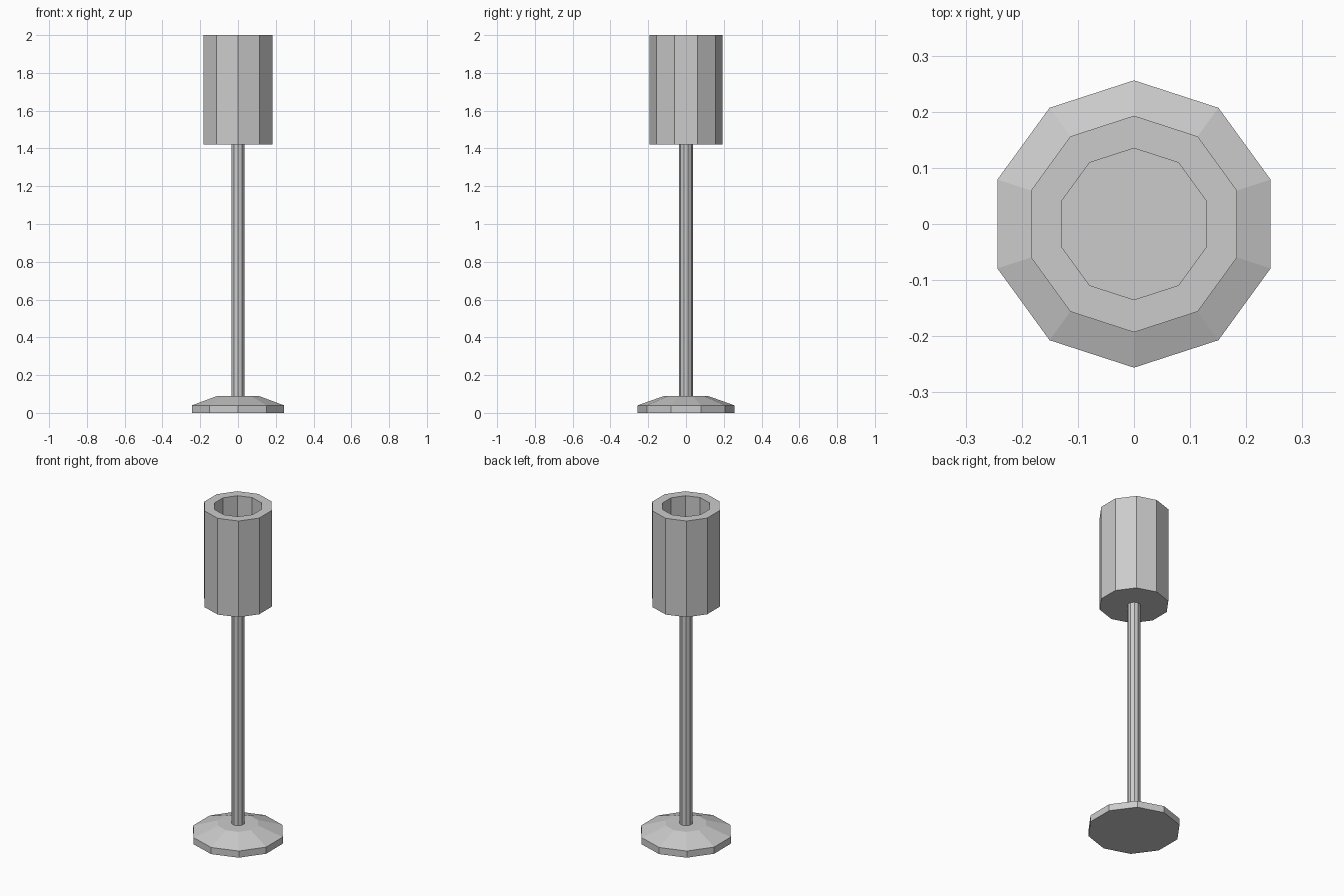
import bpy, bmesh, math

if "Cube" in bpy.data.objects:
    bpy.data.objects.remove(bpy.data.objects["Cube"])

SIDES = 10


def lathe(name, profile):
    """Spin a (radius, z) profile into a closed ten-sided solid."""
    bm = bmesh.new()
    rings = []
    for r, z in profile:
        rings.append([bm.verts.new((r * math.cos(a), r * math.sin(a), z))
                      for a in (math.pi / 2 + 2 * math.pi * i / SIDES for i in range(SIDES))])
    for low, high in zip(rings, rings[1:]):
        for i in range(SIDES):
            j = (i + 1) % SIDES
            bm.faces.new((low[i], low[j], high[j], high[i]))
    bm.faces.new(rings[0][::-1])
    bm.faces.new(rings[-1])
    bmesh.ops.recalc_face_normals(bm, faces=bm.faces)
    mesh = bpy.data.meshes.new(name)
    bm.to_mesh(mesh)
    bm.free()
    obj = bpy.data.objects.new(name, mesh)
    bpy.context.collection.objects.link(obj)
    return obj


# Foot with a sloped top
lathe("base", [(0.256, 0.0), (0.256, 0.04), (0.115, 0.09)])

# Slim upright
lathe("pole", [(0.036, 0.085), (0.036, 1.425)])

# Thick-walled cup, open at the top
lathe("shade", [(0.193, 1.42), (0.193, 2.0), (0.135, 2.0), (0.135, 1.48)])
